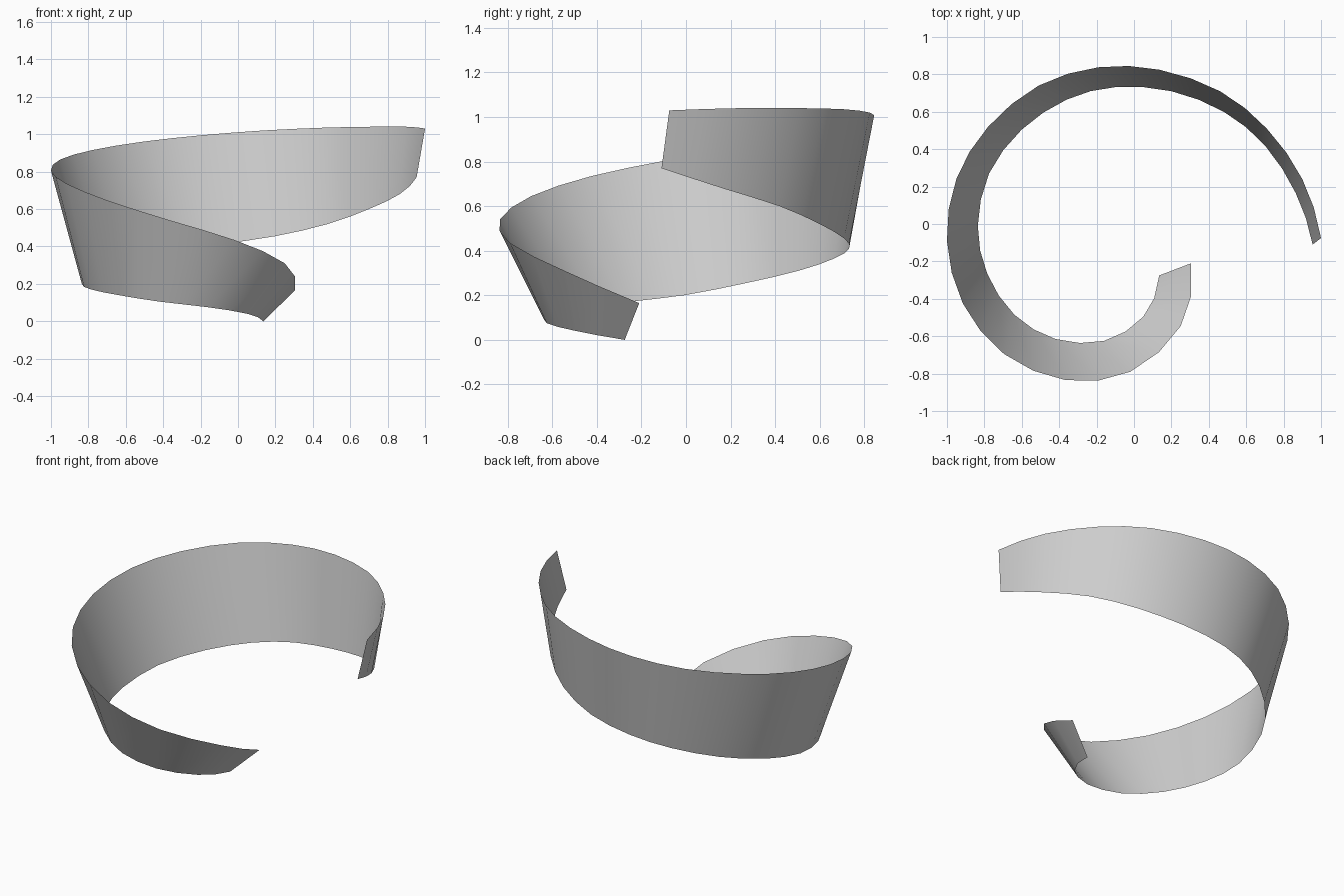
import bpy
import bmesh
import math
from mathutils import Vector

STEPS = 2  # ribbon faces between two neighbouring rail points

# Upper and lower rails of the ribbon, from the inner low end to the outer high end
UPPER_RAIL = [
    (.305, -.21, .165), (.25, -.545, .31), (-.02, -.79, .435), (-.365, -.835, .54),
    (-.695, -.695, .645), (-.915, -.425, .735), (-1, -.09, .805), (-.95, .24, .865),
    (-.78, .52, .915), (-.51, .74, .96), (-.19, .838, .995), (.135, .825, 1.02),
    (.46, .71, 1.035), (.71, .51, 1.04), (.9, .24, 1.04), (1, -.075, 1.03),
]
LOWER_RAIL = [
    (.135, -.275, 0), (.05, -.495, .04), (-.16, -.625, .075), (-.42, -.615, .105),
    (-.64, -.485, .14), (-.785, -.265, .17), (-.835, -.01, .2), (-.775, .27, .255),
    (-.6, .505, .31), (-.36, .665, .365), (-.1, .732, .41), (.2, .71, .455),
    (.48, .6, .52), (.7, .42, .6), (.865, .165, .68), (.955, -.11, .77),
]


def make_material(name, colour):
    """Plain flat-coloured material."""
    material = bpy.data.materials.new(name)
    material.use_nodes = True
    material.diffuse_color = colour
    shader = next(n for n in material.node_tree.nodes if n.type == 'BSDF_PRINCIPLED')
    shader.inputs["Base Color"].default_value = colour
    return material


def smooth_rail(points):
    """Run a Catmull-Rom curve through the points, with extrapolated ends."""
    pts = [Vector(p) for p in points]
    before = 3 * pts[0] - 3 * pts[1] + pts[2]
    after = 3 * pts[-1] - 3 * pts[-2] + pts[-3]
    pts = [before] + pts + [after]
    rail = []
    for a, b, c, d in zip(pts, pts[1:], pts[2:], pts[3:]):
        for step in range(STEPS):
            t = step / STEPS
            rail.append(b + (c - a) * t / 2
                        + (a - 2.5 * b + 2 * c - d / 2) * t ** 2
                        + (1.5 * (b - c) + (d - a) / 2) * t ** 3)
    rail.append(pts[-2])
    return rail


def build_ribbon(name, upper, lower, material):
    """Bridge two rails with a single strip of quads facing outward."""
    bm = bmesh.new()
    top = [bm.verts.new(p) for p in smooth_rail(upper)]
    bottom = [bm.verts.new(p) for p in smooth_rail(lower)]
    for i in range(len(top) - 1):
        bm.faces.new((top[i], top[i + 1], bottom[i + 1], bottom[i]))
    bm.normal_update()
    mesh = bpy.data.meshes.new(name)
    bm.to_mesh(mesh)
    bm.free()
    mesh.materials.append(material)
    ribbon = bpy.data.objects.new(name, mesh)
    bpy.context.collection.objects.link(ribbon)
    return ribbon


default_cube = bpy.data.objects.get("Cube")
if default_cube:
    bpy.data.objects.remove(default_cube, do_unlink=True)

# Spiral ribbon
grey = make_material("light_grey", (.62, .62, .62, 1))
spiral = build_ribbon("spiral_ribbon", UPPER_RAIL, LOWER_RAIL, grey)

# Smooth shading around the spiral
bpy.ops.object.select_all(action='DESELECT')
spiral.select_set(True)
bpy.context.view_layer.objects.active = spiral
bpy.ops.object.shade_smooth_by_angle(angle=math.radians(40))
